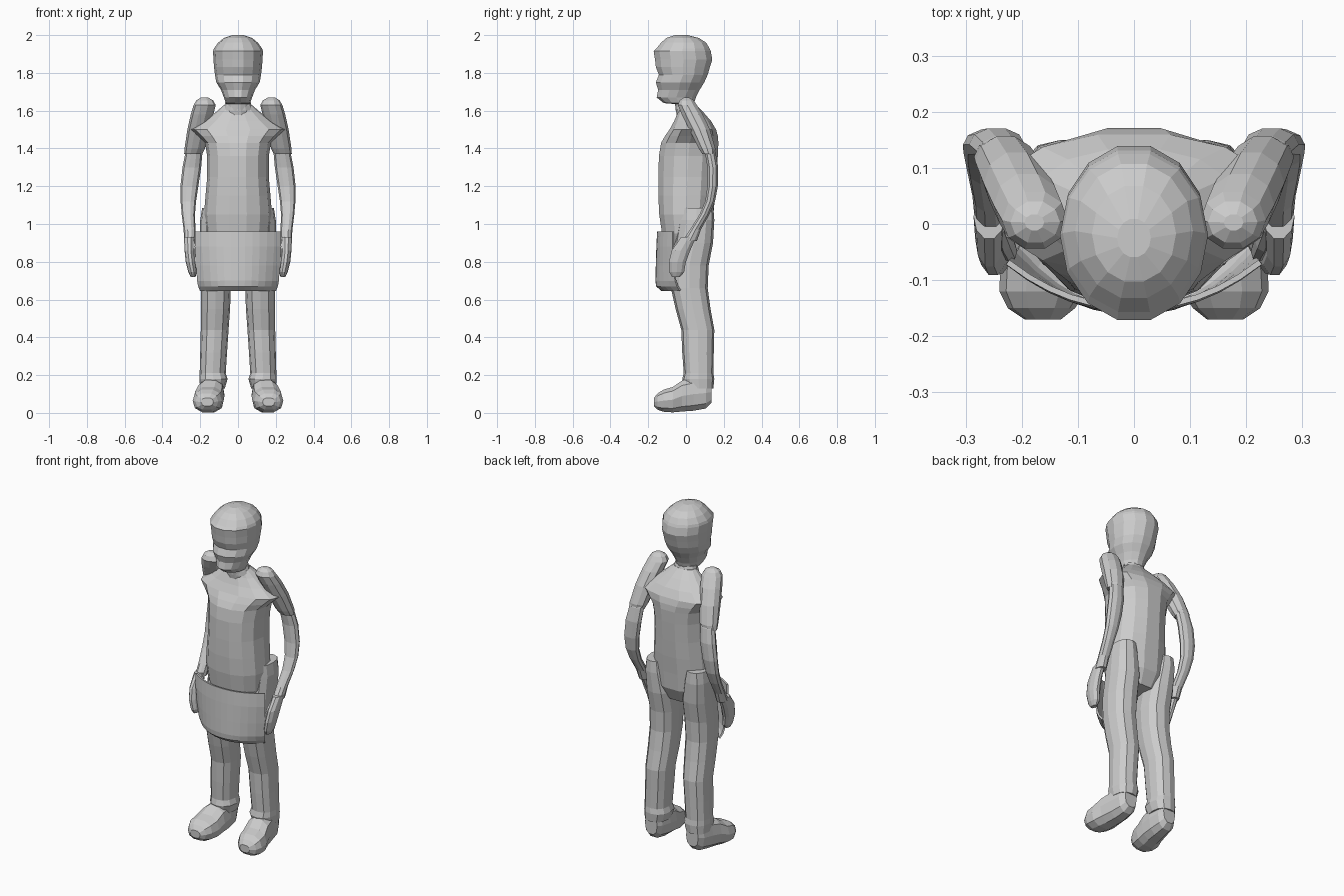
import bpy, bmesh, math


def make_object(name, bm, mirror=False):
    bmesh.ops.recalc_face_normals(bm, faces=bm.faces[:])
    me = bpy.data.meshes.new(name)
    bm.to_mesh(me)
    bm.free()
    ob = bpy.data.objects.new(name, me)
    bpy.context.collection.objects.link(ob)
    if mirror:
        mod = ob.modifiers.new("mirror", 'MIRROR')
        mod.use_mirror_merge = False
    return ob


def loft(name, rows, axis='z', sides=12, power=1.0, mirror=False):
    """Rows: position, x min, x max, then min and max of the remaining axis."""
    bm = bmesh.new()
    rings = []
    for p, x0, x1, a0, a1 in rows:
        ring = []
        for i in range(sides):
            t = 2 * math.pi * i / sides
            c, s = math.cos(t), math.sin(t)
            c = math.copysign(abs(c) ** power, c) if abs(c) > 1e-6 else 0
            s = math.copysign(abs(s) ** power, s) if abs(s) > 1e-6 else 0
            x = (x0 + x1) / 2 + (x1 - x0) / 2 * c
            a = (a0 + a1) / 2 + (a1 - a0) / 2 * s
            ring.append(bm.verts.new((x, a, p) if axis == 'z' else (x, p, a)))
        rings.append(ring)
    for r, q in zip(rings, rings[1:]):
        for i in range(sides):
            j = (i + 1) % sides
            bm.faces.new((r[i], r[j], q[j], q[i]))
    bm.faces.new(rings[0])
    bm.faces.new(rings[-1])
    return make_object(name, bm, mirror)


def centred(rows):
    return [(z, -w, w, y0, y1) for z, w, y0, y1 in rows]


# Head with cap, face, chin and neck
loft("head", centred([
    (1.57, .07, -.05, .07), (1.635, .062, -.06, .045), (1.64, .065, -.12, .045),
    (1.67, .075, -.158, .055), (1.71, .09, -.15, .075), (1.75, .115, -.163, .10),
    (1.79, .122, -.147, .118), (1.83, .127, -.163, .13), (1.87, .13, -.168, .143),
    (1.915, .132, -.175, .135), (1.93, .127, -.16, .128), (1.96, .105, -.135, .11),
    (1.985, .075, -.105, .07), (2.0, .03, -.06, .01)]), sides=14)

# Shirt body with pointed short shoulders
loft("torso", centred([
    (.87, .13, -.10, .10), (.95, .17, -.13, .14), (1.05, .18, -.145, .148),
    (1.15, .172, -.15, .158), (1.25, .163, -.15, .165), (1.36, .163, -.147, .172),
    (1.43, .175, -.135, .175), (1.465, .21, -.115, .172), (1.50, .25, -.09, .162),
    (1.545, .18, -.065, .135), (1.59, .12, -.045, .095), (1.635, .068, -.03, .05)]),
    sides=14, power=.9)

# Collar ring
loft("collar", centred([
    (1.60, .085, -.055, .075), (1.625, .072, -.055, .055), (1.65, .066, -.045, .045)]))

# Rounded upper sleeves, leaning out and back
loft("shoulder_sleeve", [
    (1.37, .19, .285, .085, .155), (1.40, .175, .283, .065, .158),
    (1.50, .15, .268, .015, .13), (1.58, .13, .25, -.025, .092),
    (1.63, .118, .235, -.046, .06), (1.655, .132, .22, -.035, .042),
    (1.67, .16, .195, -.012, .018)], sides=10, mirror=True)

# Bent arms, flattened front to back
loft("arm", [
    (.91, .225, .285, -.02, .06), (.97, .225, .288, .02, .08),
    (1.05, .228, .298, .07, .125), (1.12, .222, .304, .10, .155),
    (1.20, .21, .305, .112, .17), (1.30, .195, .294, .112, .172),
    (1.38, .188, .278, .098, .158), (1.45, .18, .27, .06, .13)],
    sides=10, mirror=True)

# Hands and thumbs
loft("hand", [
    (.72, .225, .25, -.075, -.03), (.745, .218, .263, -.09, -.008),
    (.80, .225, .277, -.093, .002), (.86, .232, .283, -.078, .025),
    (.93, .23, .286, -.028, .055)], sides=10, mirror=True)
loft("thumb", [
    (.77, .213, .228, -.06, -.035), (.80, .208, .236, -.068, -.028),
    (.86, .215, .25, -.05, -.005), (.91, .228, .255, -.02, .025)],
    sides=8, mirror=True)

# Trouser legs, open-waisted at the back
loft("leg", [
    (.13, .07, .20, -.005, .145), (.18, .055, .205, -.02, .15),
    (.21, .065, .203, -.012, .145), (.32, .058, .20, -.02, .147),
    (.44, .05, .197, -.025, .15), (.55, .042, .197, -.055, .13),
    (.66, .038, .197, -.08, .115), (.78, .032, .198, -.085, .12),
    (.90, .035, .20, -.06, .143), (1.02, .06, .20, -.04, .15),
    (1.085, .075, .19, -.035, .145)], sides=12, power=.85, mirror=True)

# Shoes, lofted heel to toe
loft("shoe", [
    (.135, .095, .175, .05, .17), (.105, .08, .195, .02, .19),
    (.04, .072, .208, .008, .19), (-.02, .072, .222, .004, .175),
    (-.07, .075, .238, 0, .14), (-.12, .085, .24, .004, .125),
    (-.15, .105, .225, .015, .105), (-.17, .13, .195, .035, .08)],
    axis='y', sides=10, power=.8, mirror=True)

# Waist apron: a curved panel with a lip turned under at the bottom
bm = bmesh.new()
prev = None
steps = 12
for z, w, front, side in [
        (.96, .225, -.148, -.068), (.88, .226, -.152, -.068), (.78, .219, -.155, -.062),
        (.70, .213, -.157, -.055), (.672, .208, -.154, -.045), (.648, .198, -.125, -.03)]:
    row = []
    for i in range(steps + 1):
        u = 2 * i / steps - 1
        y = side + (front - side) * (1 - abs(u) ** 2.2)
        row.append(bm.verts.new((u * w, y, z)))
    if prev:
        for i in range(steps):
            bm.faces.new((prev[i], prev[i + 1], row[i + 1], row[i]))
    prev = row
apron = make_object("apron", bm)
solid = apron.modifiers.new("thickness", 'SOLIDIFY')
solid.thickness = .01
solid.offset = 0
